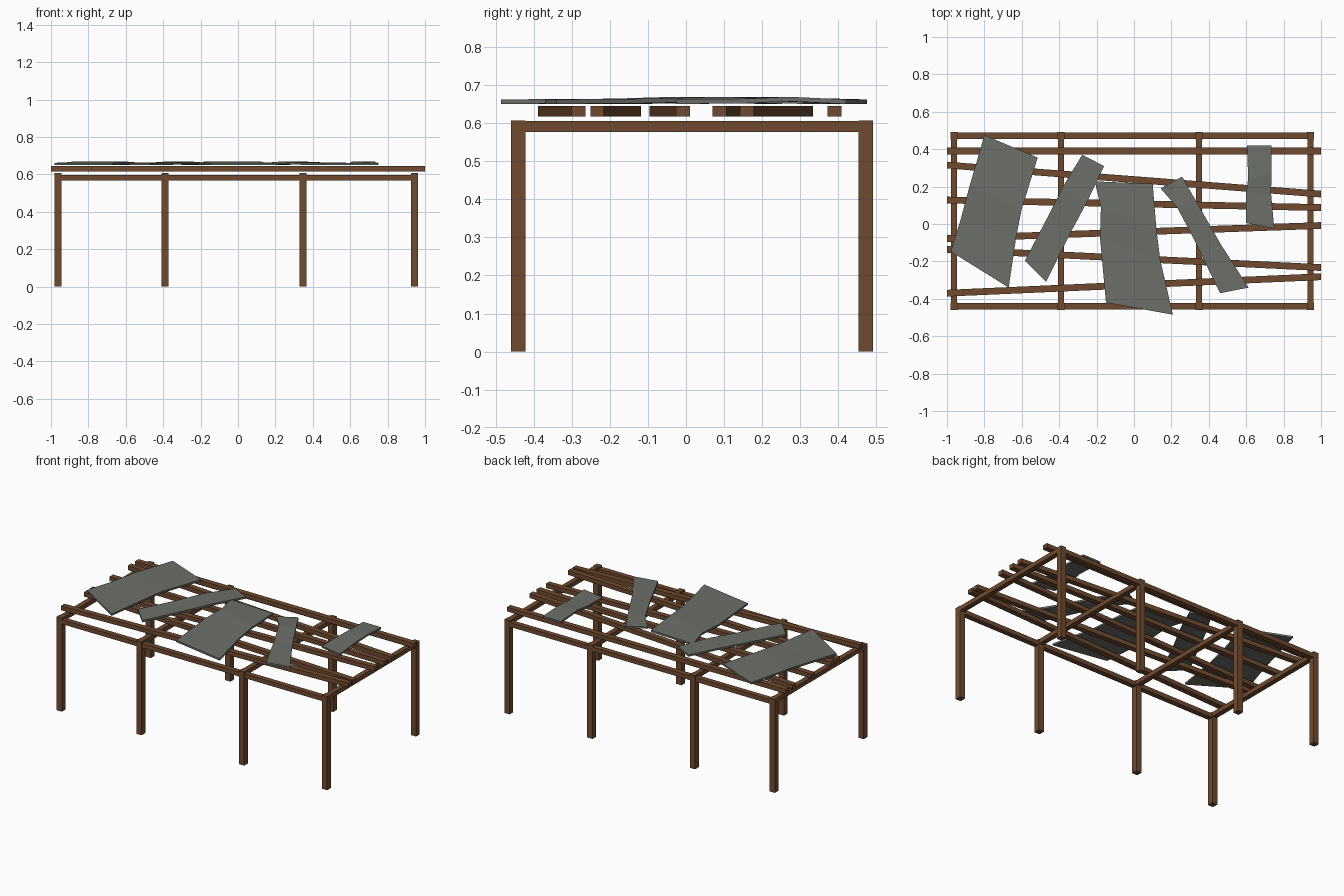
import bpy, bmesh

if "Cube" in bpy.data.objects:
    bpy.data.objects.remove(bpy.data.objects["Cube"])

def material(name, rgb):
    m = bpy.data.materials.new(name)
    m.diffuse_color = (*rgb, 1)
    m.use_nodes = True
    m.node_tree.nodes["Principled BSDF"].inputs["Base Color"].default_value = m.diffuse_color
    return m

WOOD = material("wood", (0.16, 0.07, 0.03))
METAL = material("sheet_grey", (0.15, 0.16, 0.14))

def finish(bm, name, mat):
    bmesh.ops.recalc_face_normals(bm, faces=bm.faces)
    me = bpy.data.meshes.new(name)
    bm.to_mesh(me)
    bm.free()
    me.materials.append(mat)
    ob = bpy.data.objects.new(name, me)
    bpy.context.collection.objects.link(ob)
    return ob

def box(name, x, y, z):
    """Box given by (min, max) on each axis."""
    bm = bmesh.new()
    for v in bmesh.ops.create_cube(bm, size=1)["verts"]:
        v.co = [a + (b - a) * (c + 0.5) for (a, b), c in zip((x, y, z), v.co)]
    return finish(bm, name, WOOD)

# Posts and the cross beams joining each pair
POST_X = (-0.963, -0.39, 0.347, 0.943)
POST_Y = {"front": -0.44, "back": 0.472}
H = 0.019
for i, px in enumerate(POST_X, 1):
    for side, py in POST_Y.items():
        box(f"{side}_post_{i}", (px - H, px + H), (py - H, py + H), (0, 0.607))
    box(f"cross_beam_{i}", (px - 0.016, px + 0.016), (-0.44, 0.472), (0.577, 0.606))

# Long side beams
for side, py in POST_Y.items():
    box(f"{side}_beam", (-0.963, 0.943), (py - 0.017, py + 0.017), (0.568, 0.596))

# Crooked roof slats: y at the left end, y at the right end
SLATS = [(0.39, 0.39), (0.315, 0.16), (0.128, 0.088),
         (-0.078, -0.008), (-0.136, -0.233), (-0.37, -0.282)]
for i, (ya, yb) in enumerate(SLATS, 1):
    ob = box(f"roof_slat_{i}", (-1, 1), (-0.018, 0.018), (0.617, 0.645))
    for v in ob.data.vertices:
        v.co.y += ya if v.co.x < 0 else yb

# Ragged cloth sheets: left and right edge points, row by row from the back
SHEETS = [
    ([(-.80, .475), (-.88, .20), (-.925, .03), (-.98, -.147)],
     [(-.515, .355), (-.60, .08), (-.63, -.07), (-.67, -.34)]),
    ([(-.277, .37), (-.38, .20), (-.455, .05), (-.583, -.195)],
     [(-.16, .31), (-.25, .12), (-.33, -.03), (-.47, -.31)]),
    ([(-.21, .228), (-.177, .09), (-.182, -.07), (-.15, -.42)],
     [(.10, .215), (.12, -.03), (.14, -.19), (.208, -.485)]),
    ([(.142, .19), (.23, .09), (.32, -.08), (.46, -.37)],
     [(.257, .253), (.345, .10), (.465, -.11), (.613, -.34)]),
    ([(.605, .42), (.61, .24), (.60, .17), (.60, .005)],
     [(.735, .42), (.735, .27), (.733, .16), (.75, -.025)]),
]
ROW_Z = (0.650, 0.657, 0.652, 0.650)
for i, (left, right) in enumerate(SHEETS, 1):
    bm = bmesh.new()
    rows = [(bm.verts.new((*a, z)), bm.verts.new((*b, z)))
            for a, b, z in zip(left, right, ROW_Z)]
    for (a, b), (c, d) in zip(rows, rows[1:]):
        bm.faces.new((a, c, d, b))
    ext = bmesh.ops.extrude_face_region(bm, geom=bm.faces[:], use_keep_orig=True)
    for g in ext["geom"]:
        if isinstance(g, bmesh.types.BMVert):
            g.co.z += 0.012
    finish(bm, f"roof_sheet_{i}", METAL)
